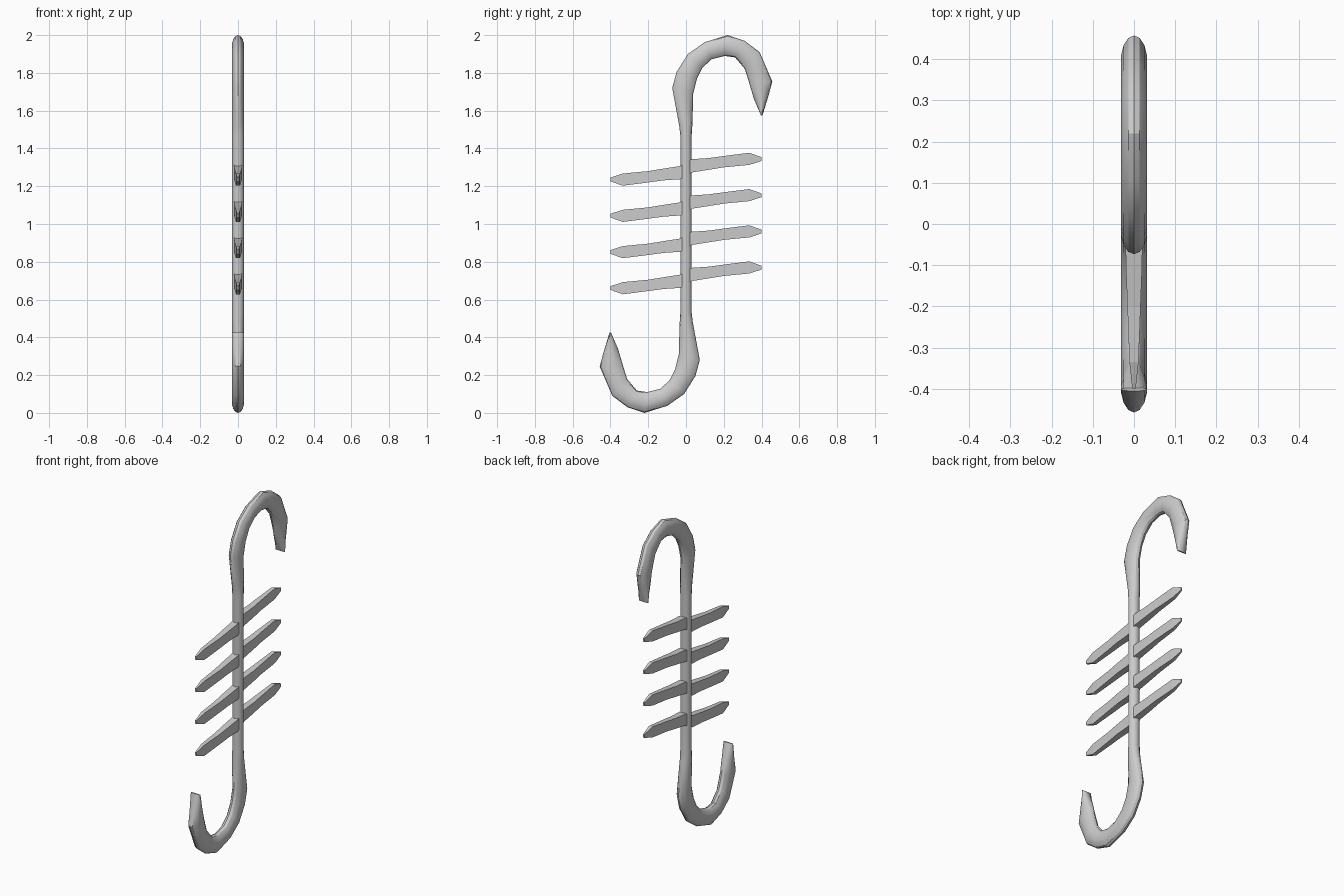
import bpy, bmesh, math

if "Cube" in bpy.data.objects:
    bpy.data.objects.remove(bpy.data.objects["Cube"])


def loft(name, rings, smooth):
    """Skin a list of equal-length vertex rings and cap both ends."""
    bm = bmesh.new()
    rows = [[bm.verts.new(p) for p in ring] for ring in rings]
    n = len(rows[0])
    for a, b in zip(rows, rows[1:]):
        for i in range(n):
            j = (i + 1) % n
            bm.faces.new((a[i], a[j], b[j], b[i]))
    bm.faces.new(rows[0])
    bm.faces.new(rows[-1])
    bmesh.ops.recalc_face_normals(bm, faces=bm.faces)
    mesh = bpy.data.meshes.new(name)
    bm.to_mesh(mesh)
    bm.free()
    obj = bpy.data.objects.new(name, mesh)
    bpy.context.collection.objects.link(obj)
    if smooth:
        bpy.context.view_layer.objects.active = obj
        obj.select_set(True)
        bpy.ops.object.shade_smooth_by_angle(angle=math.radians(28))
        obj.select_set(False)
    return obj


# Upper hook: outer edge (y, z) and inner edge (y, z) of each cross-section
hook = [
    (-0.030, 1.470, 0.030, 1.470),
    (-0.036, 1.520, 0.034, 1.530),
    (-0.073, 1.720, 0.038, 1.690),
    (-0.050, 1.805, 0.058, 1.770),
    (0.010, 1.900, 0.085, 1.825),
    (0.100, 1.963, 0.135, 1.872),
    (0.220, 2.000, 0.205, 1.890),
    (0.310, 1.970, 0.260, 1.882),
    (0.390, 1.910, 0.312, 1.820),
    (0.457, 1.755, 0.335, 1.745),
    (0.437, 1.680, 0.360, 1.660),
    (0.405, 1.575, 0.397, 1.575),
]
# Lower hook is the upper one turned half a revolution about the middle
lower = [(-a, 2 - b, -c, 2 - d) for a, b, c, d in reversed(hook)]
lower = [(c, d, a, b) for a, b, c, d in lower]

SIDES = 14
HALF_X = 0.032
rings = []
for y0, z0, y1, z1 in lower + hook:
    cy, cz = (y0 + y1) / 2, (z0 + z1) / 2
    dy, dz = (y1 - y0) / 2, (z1 - z0) / 2
    ring = []
    for k in range(SIDES):
        t = 2 * math.pi * k / SIDES
        c, s = math.cos(t), math.sin(t)
        ring.append((HALF_X * s, cy + dy * c, cz + dz * c))
    rings.append(ring)
loft("double_hook_shaft", rings, True)

# Curved cross bars: y, rise, half height, half thickness (one side)
side = [
    (0.03, 0.018, 0.035, 0.021),
    (0.12, 0.028, 0.031, 0.019),
    (0.20, 0.040, 0.030, 0.016),
    (0.335, 0.055, 0.032, 0.011),
    (0.40, 0.054, 0.010, 0.004),
]
bar = [(-y, -r, h, t) for y, r, h, t in reversed(side)] + side
for i, z in enumerate((0.715, 0.906, 1.098, 1.29)):
    rings = [[(-t, y, z + r - h), (t, y, z + r - h), (t, y, z + r + h), (-t, y, z + r + h)]
             for y, r, h, t in bar]
    loft(f"cross_bar_{i + 1}", rings, False)
